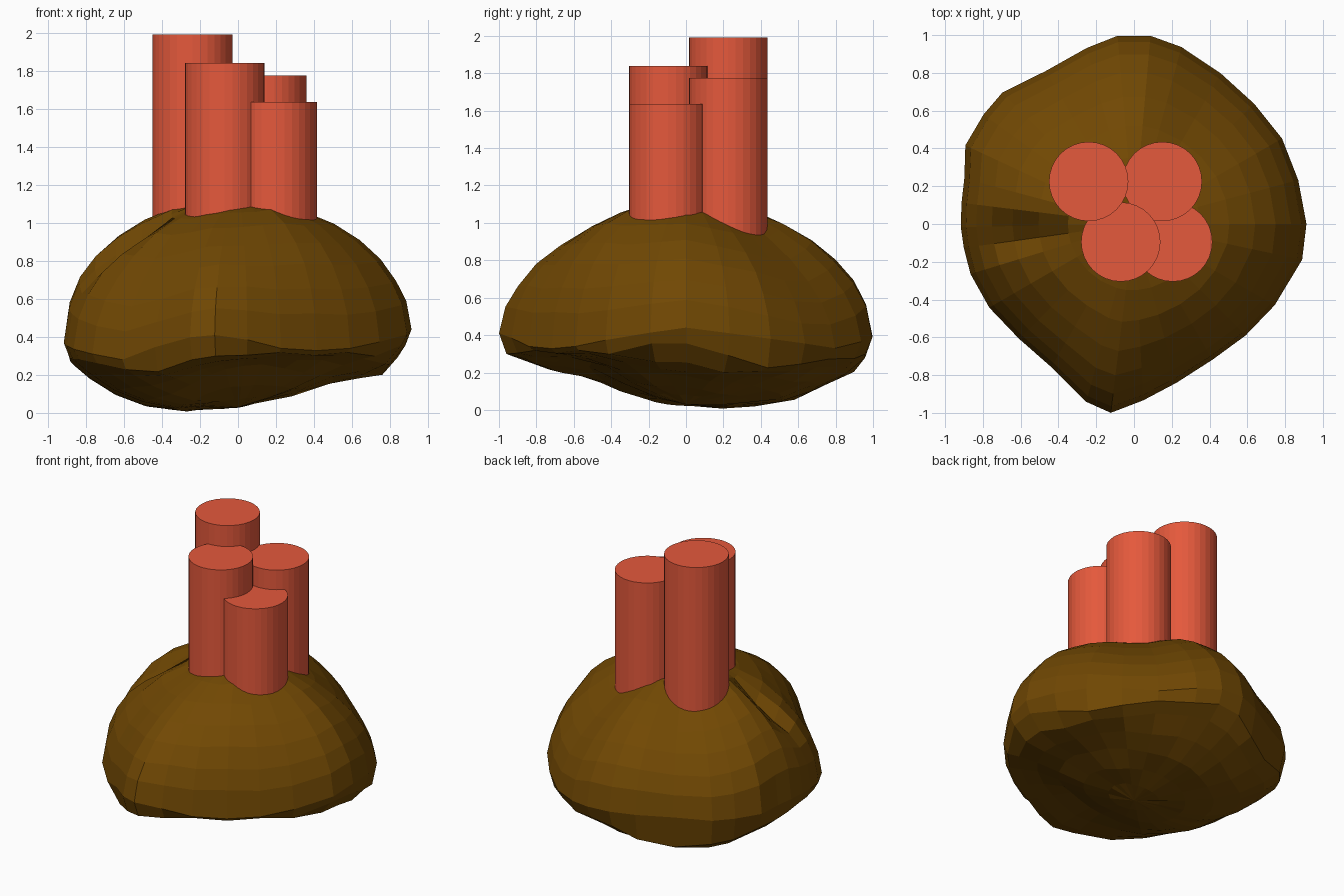
import bpy, bmesh, math, random

if "Cube" in bpy.data.objects:
    bpy.data.objects.remove(bpy.data.objects["Cube"])
random.seed(4)


def material(name, color):
    m = bpy.data.materials.new(name)
    m.diffuse_color = (*color, 1)
    m.use_nodes = True
    m.node_tree.nodes["Principled BSDF"].inputs["Base Color"].default_value = m.diffuse_color
    return m


def lerp(points, x):
    if x <= points[0][0]:
        return points[0][1]
    for (x0, y0), (x1, y1) in zip(points, points[1:]):
        if x <= x1:
            return y0 + (y1 - y0) * (x - x0) / (x1 - x0)
    return points[-1][1]


# Rock: plan outline (angle, radius), rim height and dome roundness by angle
outline = [(0, .913), (15, .90), (30, .905), (45, .90), (60, .92), (75, .97),
           (85, 1.0), (95, 1.0), (105, .965), (120, .935), (135, .985), (144, .985),
           (155, .985), (165, .93), (173, .92), (181, .917), (188, .91), (197, .905),
           (210, .885), (225, .86), (240, .875), (255, .975), (263, 1.007),
           (273, .935), (285, .87), (300, .83), (315, .835), (330, .86), (348, .91)]
rim = [(0, .44), (30, .38), (60, .33), (90, .40), (135, .38), (180, .37),
       (225, .28), (250, .39), (263, .41), (275, .38), (290, .32), (315, .34),
       (360, .44)]
roundness = [(0, 1.87), (20, 1.75), (50, 1.55), (70, 1.7), (90, 1.98), (105, 1.9),
             (125, 1.75), (145, 1.9), (165, 2.15), (178, 2.15),
             (200, 1.75), (235, 1.7), (263, 1.8), (300, 2.0), (330, 1.88), (360, 1.87)]
# Underside height along x and along y
under_x = [(-.89, .27), (-.72, .13), (-.56, .05), (-.37, 0), (0, .03),
           (.25, .08), (.5, .16), (.76, .2), (.9, .36)]
under_y = [(-.95, .28), (-.8, .22), (-.46, .12), (-.2, .04), (.15, 0),
           (.54, .03), (.91, .2), (1, .3)]
TOP = 1.125


def bump(x, y, cx, cy, wx, wy):
    return math.exp(-((x - cx) / wx) ** 2 - ((y - cy) / wy) ** 2)


def dome(x, y, f, deg):
    n, base = lerp(roundness, deg), lerp(rim, deg)
    z = base + (TOP - base) * max(0, 1 - f ** n) ** (1 / n)
    # valley in the left slope
    return z - .14 * bump(x, y, -.6, -.06, .22, .09)


def underside(x, y, f, deg):
    z = lerp(under_x, x) + lerp(under_y, y)
    # hollow under the front edge
    z += .08 * bump(x, y, .05, -.55, .35, .22)
    return min(z, lerp(rim, deg) - .12 * (1 - f) - .02)


bm = bmesh.new()
rings = [(f, dome) for f in (.2, .38, .55, .7, .82, .91, .97)]
rings += [(1, None)] + [(f, underside) for f in (.965, .87, .72, .55, .36, .18)]
loops = []
for f, height in rings:
    loop = []
    for deg, radius in outline:
        a = math.radians(deg)
        # the outline softens to a circle towards the middle
        r = f * (radius + (.92 - radius) * min(1, 1.5 * (1 - f)))
        x, y = r * math.cos(a), r * math.sin(a)
        if height:
            z = height(x, y, f, deg) + random.uniform(-.005, .005)
        else:
            z = lerp(rim, deg)
        loop.append(bm.verts.new((x, y, max(z, 0))))
    loops.append(loop)
count = len(outline)
for upper, lower in zip(loops, loops[1:]):
    for i in range(count):
        j = (i + 1) % count
        bm.faces.new((upper[i], lower[i], lower[j], upper[j]))
crown = bm.verts.new((0, 0, TOP - .01))
foot = bm.verts.new((0, 0, .03))
for i in range(count):
    j = (i + 1) % count
    bm.faces.new((crown, loops[0][i], loops[0][j]))
    bm.faces.new((foot, loops[-1][j], loops[-1][i]))
bmesh.ops.recalc_face_normals(bm, faces=bm.faces)
mesh = bpy.data.meshes.new("rock")
bm.to_mesh(mesh)
bm.free()
rock = bpy.data.objects.new("rock", mesh)
bpy.context.collection.objects.link(rock)
mesh.materials.append(material("brown_stone", (.165, .065, .001)))

# Four tubes rising from the rock
red = material("coral_red", (.78, .1, .045))
BASE = .8
for name, x, y, top in (("back_left_tube", -.24, .225, 1.99),
                        ("back_right_tube", .15, .225, 1.775),
                        ("front_left_tube", -.07, -.095, 1.84),
                        ("front_right_tube", .205, -.095, 1.635)):
    bpy.ops.mesh.primitive_cylinder_add(vertices=32, radius=.21, depth=top - BASE,
                                        location=(x, y, (top + BASE) / 2))
    tube = bpy.context.object
    tube.name = name
    tube.data.materials.append(red)
